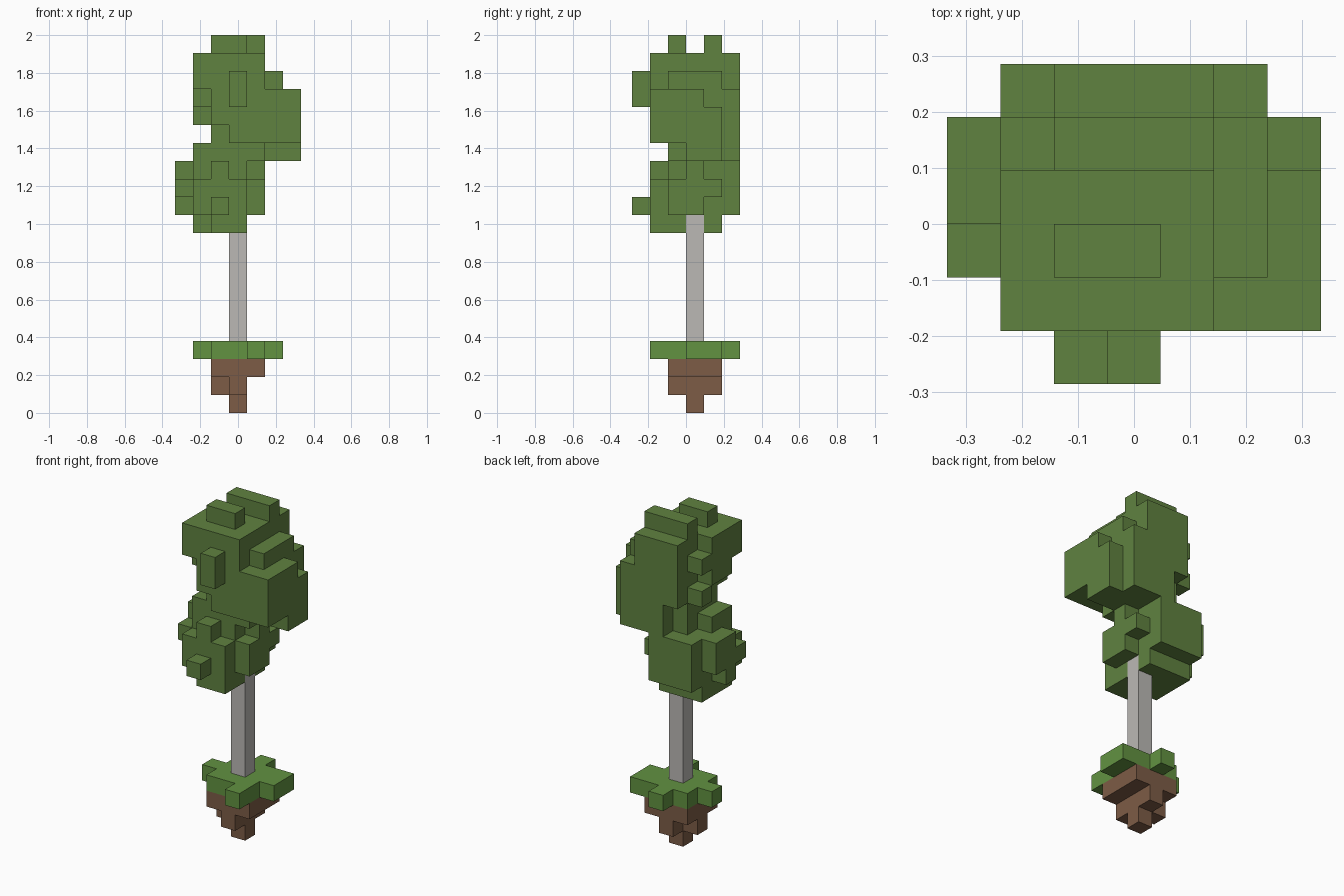
import bpy, bmesh
from mathutils import Vector

cube = bpy.data.objects.get("Cube")
if cube:
    bpy.data.objects.remove(cube, do_unlink=True)

CELL = 2 / 21                       # the model is 21 cells tall
ORIGIN = Vector((-3.5, -3, 0))      # grid of 7 x 6 cells, centred


def material(name, rgb):
    mat = bpy.data.materials.new(name)
    mat.use_nodes = True
    mat.diffuse_color = (*rgb, 1)
    bsdf = next(n for n in mat.node_tree.nodes if n.type == 'BSDF_PRINCIPLED')
    bsdf.inputs["Base Color"].default_value = (*rgb, 1)
    return mat


def span(value):
    """Turn a single index or a (first, last) pair into a range."""
    first, last = value if isinstance(value, tuple) else (value, value)
    return range(first, last + 1)


def block_part(name, boxes, mat):
    """Fill grid cells from boxes and skin only their outer faces."""
    cells = {(x, y, z) for bx, by, bz in boxes
             for x in span(bx) for y in span(by) for z in span(bz)}
    bm = bmesh.new()
    for cell in cells:
        for axis in range(3):
            for side in (0, 1):
                near = list(cell)
                near[axis] += 2 * side - 1
                if tuple(near) in cells:
                    continue
                u, v = (axis + 1) % 3, (axis + 2) % 3
                ring = []
                for du, dv in ((0, 0), (1, 0), (1, 1), (0, 1)):
                    p = Vector(cell)
                    p[axis] += side
                    p[u] += du
                    p[v] += dv
                    ring.append(bm.verts.new((p + ORIGIN) * CELL))
                bm.faces.new(ring if side else ring[::-1])
    bmesh.ops.remove_doubles(bm, verts=bm.verts, dist=CELL / 100)
    bmesh.ops.dissolve_limit(bm, angle_limit=0.01, verts=bm.verts, edges=bm.edges)
    mesh = bpy.data.meshes.new(name)
    bm.to_mesh(mesh)
    bm.free()
    mesh.materials.append(mat)
    bpy.context.collection.objects.link(bpy.data.objects.new(name, mesh))


# Tapering clump of soil
block_part("soil", [
    (3, 3, 0),
    (3, (2, 4), 1), (2, 3, 1),
    ((2, 4), (2, 4), 2),
], material("brown soil", (0.205, 0.107, 0.061)))

# Ragged turf slab
block_part("turf", [
    ((2, 4), (2, 4), 3),
    (4, 1, 3), (3, 5, 3), (1, 3, 3), (5, (3, 4), 3),
], material("bright grass green", (0.122, 0.287, 0.053)))

# Straight pale trunk
block_part("trunk", [(3, 3, (4, 10))],
           material("pale grey bark", (0.497, 0.485, 0.462)))

# Leaves: lower clump, neck, then the upper clump and its side lobe
block_part("leaves", [
    # underside around the trunk
    ((1, 2), (2, 4), 10), ((2, 3), (1, 2), 10), (3, 4, 10),
    # lower clump
    ((1, 3), (1, 5), (11, 12)), ((1, 3), (2, 5), 13),
    (2, 0, 11), (2, 1, 13),
    (4, (2, 3), 11), (4, (2, 4), 12), (4, 3, 13),
    (0, 3, 11), (0, (2, 4), 12), (0, (3, 4), 13),
    # neck
    (1, (2, 3), 14), (2, (2, 4), (14, 15)),
    ((3, 4), (2, 5), 14), ((3, 4), (1, 5), 15),
    # upper clump
    ((2, 4), (1, 5), (16, 19)), (1, (1, 3), (18, 19)),
    (1, (2, 3), 17), (1, 4, 16), (1, 4, 18),
    (3, 0, (17, 18)),
    # side lobe
    (5, (1, 5), (15, 17)), (5, (3, 5), 14), (5, (2, 4), 18),
    (6, (1, 4), (15, 16)), (6, (1, 3), 17), (6, (3, 4), 14),
    # crown tips
    ((2, 3), 2, 20), ((2, 4), 4, 20),
], material("leaf green", (0.117, 0.223, 0.051)))
